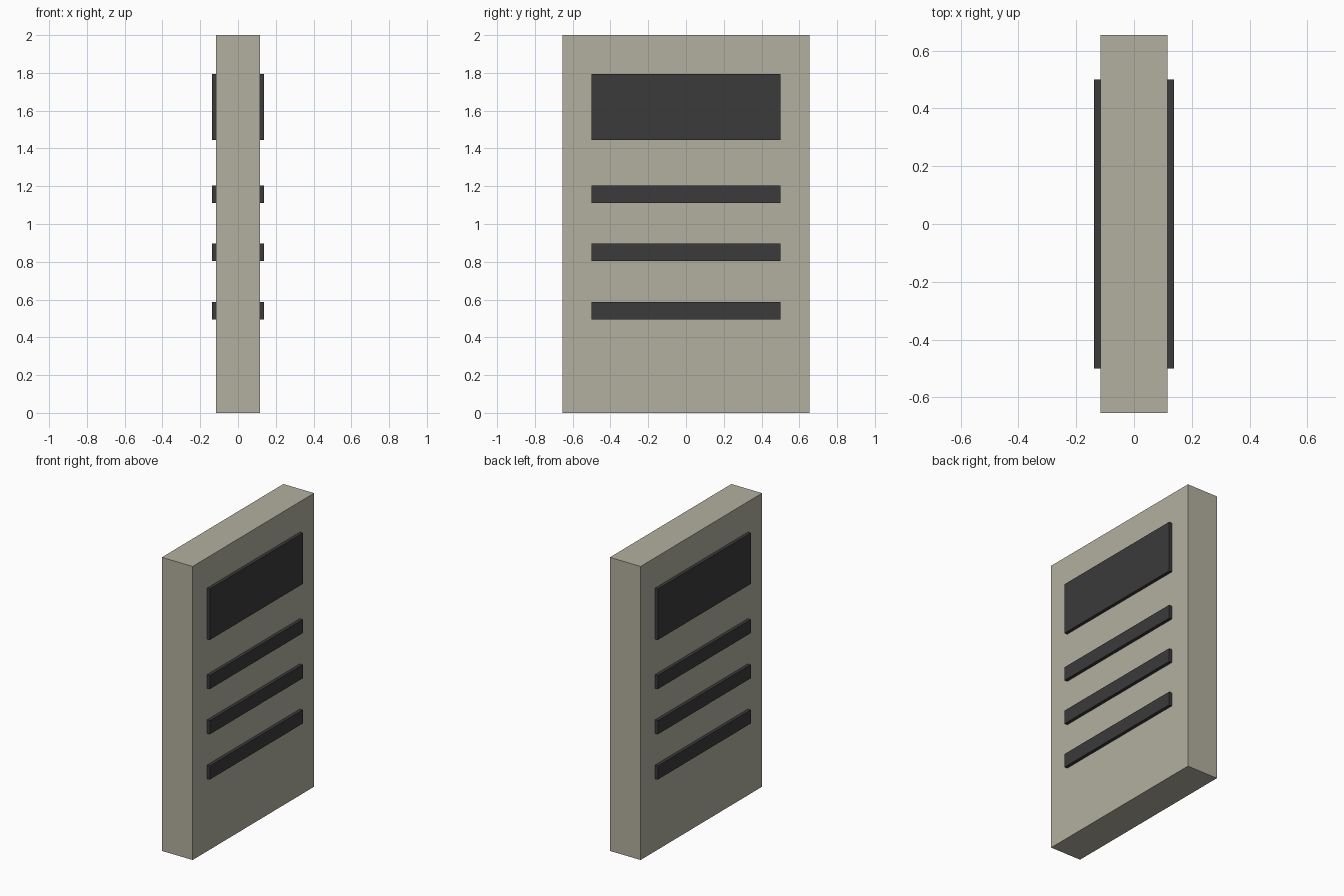
import bpy

if "Cube" in bpy.data.objects:
    bpy.data.objects.remove(bpy.data.objects["Cube"])


def material(name, color):
    m = bpy.data.materials.new(name)
    m.diffuse_color = (*color, 1.0)
    m.use_nodes = True
    m.node_tree.nodes["Principled BSDF"].inputs["Base Color"].default_value = m.diffuse_color
    return m


def box(name, lo, hi, mat):
    """Axis-aligned box between two corners."""
    bpy.ops.mesh.primitive_cube_add(
        size=1, location=[(a + b) / 2 for a, b in zip(lo, hi)])
    ob = bpy.context.object
    ob.name = name
    ob.scale = [b - a for a, b in zip(lo, hi)]
    bpy.ops.object.transform_apply(location=False, rotation=False, scale=True)
    ob.data.materials.append(mat)
    return ob


stone = material("warm grey stone", (0.45, 0.43, 0.35))
dark = material("charcoal", (0.043, 0.043, 0.043))

HALF_X, HALF_Y = 0.116, 0.654   # slab half thickness and half width
PLATE_X, PLATE_Y = 0.138, 0.5   # outer face and half width of raised plates

# Upright slab
box("slab", (-HALF_X, -HALF_Y, 0), (HALF_X, HALF_Y, 2), stone)

# Raised plates on both broad faces: one header panel and three bars
plates = [("header_panel", 1.446, 1.793)]
plates += [(f"bar_{i + 1}", 1.111 - 0.308 * i, 1.204 - 0.308 * i) for i in range(3)]
for side, label in ((1, "right"), (-1, "left")):
    x0, x1 = sorted((side * HALF_X, side * PLATE_X))
    for name, z0, z1 in plates:
        box(f"{name}_{label}", (x0, -PLATE_Y, z0), (x1, PLATE_Y, z1), dark)
